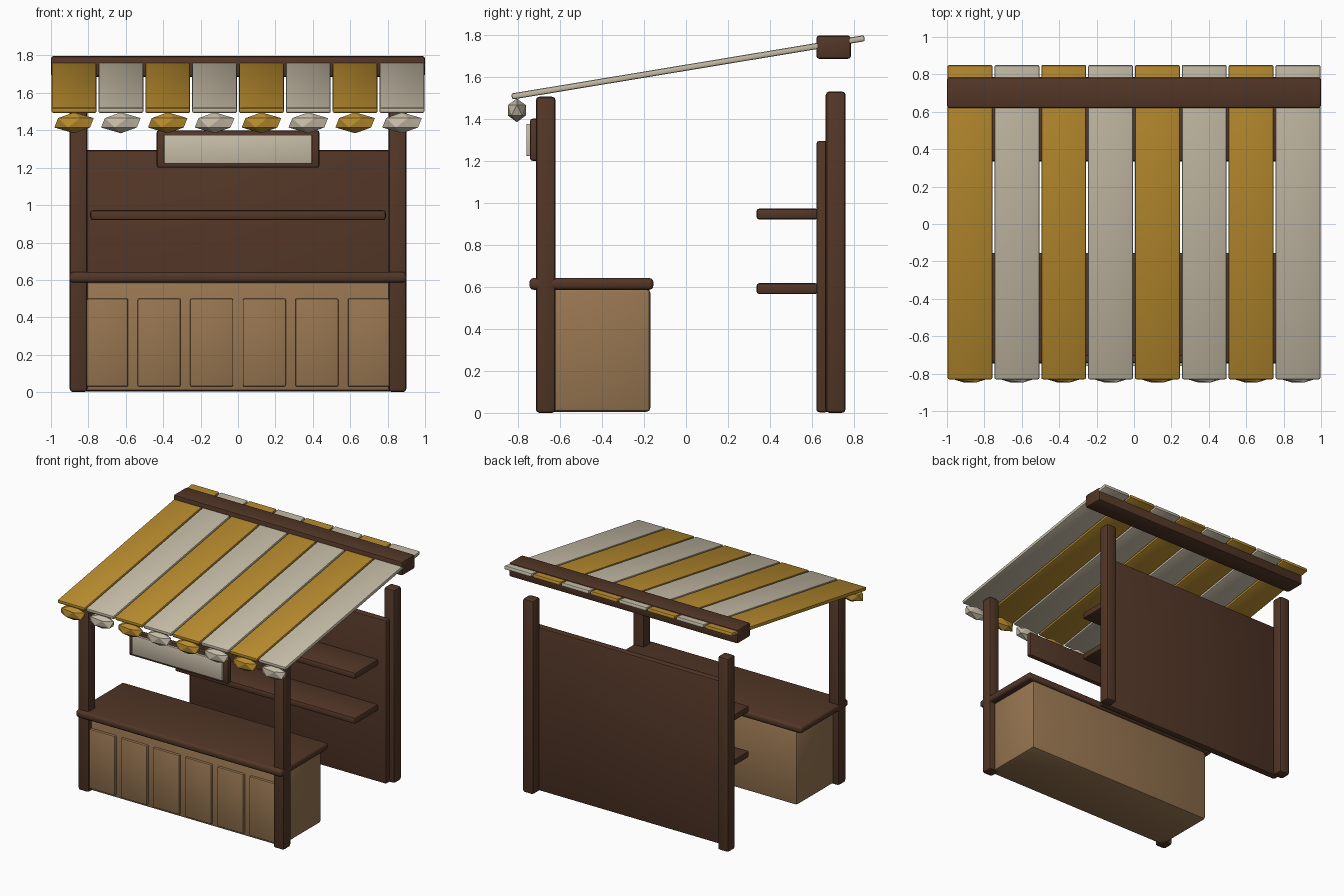
import bpy
import math
from mathutils import Matrix

if "Cube" in bpy.data.objects:
    bpy.data.objects.remove(bpy.data.objects["Cube"])


def material(name, color):
    m = bpy.data.materials.new(name)
    m.diffuse_color = (*color, 1.0)
    m.use_nodes = True
    m.node_tree.nodes["Principled BSDF"].inputs["Base Color"].default_value = m.diffuse_color
    return m


BROWN = material("dark wood", (0.085, 0.037, 0.020))
TAN = material("light wood", (0.31, 0.18, 0.082))
YELLOW = material("yellow cloth", (0.49, 0.265, 0.028))
CREAM = material("cream cloth", (0.57, 0.51, 0.39))


def box(name, x, y, z, mat, bevel=0.012, segments=2):
    """Bevelled box from its (min, max) ranges."""
    bpy.ops.mesh.primitive_cube_add(size=1)
    ob = bpy.context.object
    ob.name = name
    size = [r[1] - r[0] for r in (x, y, z)]
    ob.data.transform(Matrix.Diagonal((*size, 1)))
    ob.location = [(r[0] + r[1]) / 2 for r in (x, y, z)]
    mod = ob.modifiers.new("bevel", "BEVEL")
    mod.width = bevel
    mod.segments = segments
    bpy.ops.object.modifier_apply(modifier=mod.name)
    bpy.ops.object.shade_smooth_by_angle(angle=math.radians(30))
    ob.data.materials.append(mat)
    return ob


# Corner posts
for side, label in ((-1, "left"), (1, "right")):
    x = sorted((side * 0.805, side * 0.9))
    box(f"front_post_{label}", x, (-0.715, -0.62), (0, 1.505), BROWN, 0.018)
    box(f"back_post_{label}", x, (0.665, 0.76), (0, 1.53), BROWN, 0.018)

# Back wall and shelves
box("back_wall", (-0.86, 0.86), (0.62, 0.68), (0.003, 1.295), BROWN, 0.015)
for i, z in enumerate((0.565, 0.92)):
    box(f"shelf_{i + 1}", (-0.79, 0.79), (0.335, 0.63), (z, z + 0.053), BROWN, 0.015)

# Counter with front panels
box("counter_body", (-0.85, 0.85), (-0.68, -0.17), (0.005, 0.59), TAN, 0.018)
box("counter_top", (-0.9, 0.9), (-0.745, -0.155), (0.586, 0.642), BROWN, 0.02, 3)
for i in range(6):
    cx = (i - 2.5) * 0.281
    box(f"counter_panel_{i + 1}", (cx - 0.115, cx + 0.115), (-0.7, -0.67),
        (0.03, 0.5), TAN, 0.008)

# Hanging sign
box("sign_board", (-0.435, 0.435), (-0.743, -0.7), (1.2, 1.4), BROWN, 0.012)
box("sign_face", (-0.395, 0.395), (-0.76, -0.735), (1.222, 1.376), CREAM, 0.006)

# Roof beam
box("roof_beam", (-1.0, 1.0), (0.62, 0.785), (1.685, 1.796), BROWN, 0.014)

# Striped awning: sloped slats, each ending in a faceted hanging flap
tilt = math.atan2(0.278, 1.68)
for i in range(8):
    cx = (i - 3.5) * 0.2505
    mat = CREAM if i % 2 else YELLOW
    slat = box(f"awning_slat_{i + 1}", (cx - 0.12, cx + 0.12), (-0.84, 0.862),
               (1.63, 1.659), mat, 0.009)
    slat.rotation_euler.x = tilt
    slat.location.y = 0.01
    bpy.ops.mesh.primitive_ico_sphere_add(subdivisions=1, radius=1,
                                          location=(cx, -0.805, 1.44))
    flap = bpy.context.object
    flap.name = f"awning_flap_{i + 1}"
    flap.data.transform(Matrix.Diagonal((0.118, 0.05, 0.056, 1)))
    flap.data.materials.append(mat)
